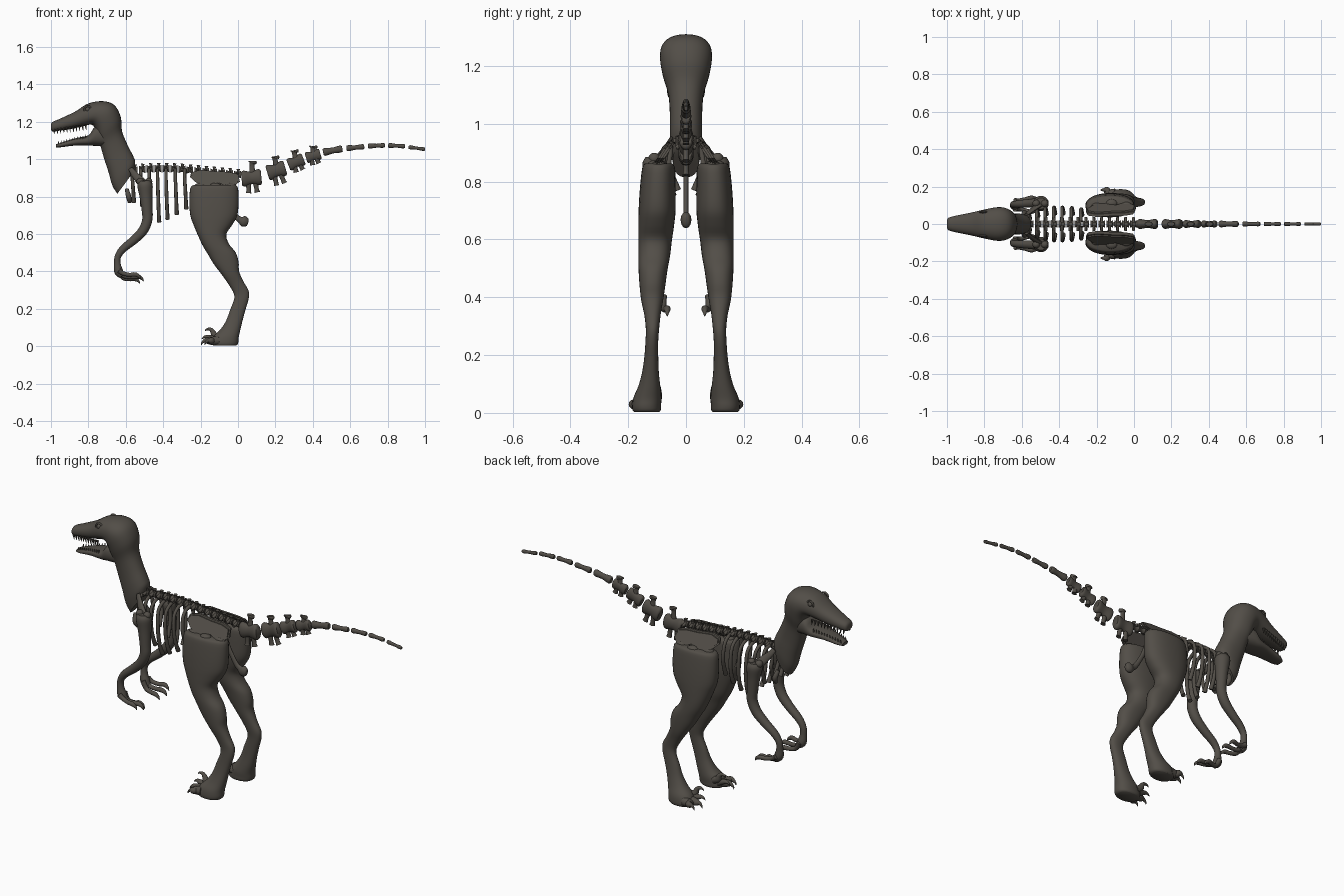
import bpy, bmesh, math
from mathutils import Vector as V

bone = bpy.data.materials.new("dark bone")
bone.diffuse_color = (0.085, 0.076, 0.064, 1)


def smooth_rows(rows, steps):
    """Catmull-Rom through rows of numbers."""
    out = []
    for i in range(len(rows) - 1):
        a, b, c, d = (rows[max(0, min(len(rows) - 1, i + k))] for k in (-1, 0, 1, 2))
        for s in range(steps):
            t = s / steps
            out.append([0.5 * (2 * q + (r - p) * t + (2 * p - 5 * q + 4 * r - u) * t * t
                               + (3 * q - p - 3 * r + u) * t ** 3) for p, q, r, u in zip(a, b, c, d)])
    return out + [list(rows[-1])]


def skin(bm, frames, n, power=1.0):
    """Skin elliptical rings given as (centre, u, v)."""
    def e(x):
        return math.copysign(abs(x) ** power, x)
    rings = [[bm.verts.new(c + u * e(math.cos(2 * math.pi * k / n)) + v * e(math.sin(2 * math.pi * k / n)))
              for k in range(n)] for c, u, v in frames]
    for a, b in zip(rings, rings[1:]):
        for k in range(n):
            bm.faces.new((a[k], a[(k + 1) % n], b[(k + 1) % n], b[k]))
    bm.faces.new(rings[0])
    bm.faces.new(rings[-1])


def loft(bm, rows, n=24, steps=4, power=1.0):
    """Rows: two side-outline points x1,z1,x2,z2, then centre y and half width."""
    fr = []
    for x1, z1, x2, z2, y, w in smooth_rows(rows, steps):
        fr.append((V(((x1 + x2) / 2, y, (z1 + z2) / 2)), V((0, w, 0)), V(((x1 - x2) / 2, 0, (z1 - z2) / 2))))
    skin(bm, fr, n, power)


def tube(bm, rows, n=12, steps=4, ref=(0, 1, 0), flat=1.0):
    """Rows: x,y,z,radius along a path; flat scales the width along ref."""
    rows = smooth_rows(rows, steps)
    p = [V(r[:3]) for r in rows]
    fr = []
    for i, r in enumerate(rows):
        d = (p[min(i + 1, len(p) - 1)] - p[max(i - 1, 0)]).normalized()
        v = d.cross(V(ref)).normalized()
        u = v.cross(d).normalized()
        fr.append((p[i], u * r[3] * flat, v * r[3]))
    skin(bm, fr, n)


def ball(bm, c, r, scale=(1, 1, 1)):
    res = bmesh.ops.create_uvsphere(bm, u_segments=16, v_segments=10, radius=r)
    for v in res["verts"]:
        v.co = V((v.co.x * scale[0], v.co.y * scale[1], v.co.z * scale[2])) + V(c)


def finish(bm, name, mirror=False, angle=50):
    bmesh.ops.recalc_face_normals(bm, faces=bm.faces[:])
    me = bpy.data.meshes.new(name)
    bm.to_mesh(me)
    bm.free()
    me.materials.append(bone)
    ob = bpy.data.objects.new(name, me)
    bpy.context.collection.objects.link(ob)
    bpy.ops.object.select_all(action='DESELECT')
    ob.select_set(True)
    bpy.context.view_layer.objects.active = ob
    bpy.ops.object.shade_smooth_by_angle(angle=math.radians(angle))
    if mirror:
        m = ob.modifiers.new("mirror", 'MIRROR')
        m.use_axis = (False, True, False)
        m.use_mirror_merge = False
    return ob


# Neck, skull and upper jaw in one skin
bm = bmesh.new()
loft(bm, [(-.56, .93, -.645, .815, 0, .045), (-.55, .985, -.672, .86, 0, .054), (-.562, 1.02, -.692, .93, 0, .056),
          (-.59, 1.075, -.715, 1.0, 0, .056), (-.62, 1.15, -.735, 1.07, 0, .062), (-.627, 1.225, -.752, 1.12, 0, .08),
          (-.66, 1.288, -.765, 1.165, 0, .09), (-.72, 1.31, -.785, 1.185, 0, .087), (-.80, 1.298, -.83, 1.175, 0, .074),
          (-.87, 1.255, -.88, 1.164, 0, .06), (-.95, 1.217, -.95, 1.153, 0, .045), (-.99, 1.2, -.99, 1.148, 0, .034),
          (-1.0, 1.188, -1.0, 1.158, 0, .022)], n=32, power=.88)
finish(bm, "neck_and_skull")

# Lower jaw
bm = bmesh.new()
loft(bm, [(-.69, 1.16, -.70, 1.07, 0, .055), (-.76, 1.175, -.76, 1.071, 0, .066), (-.80, 1.128, -.80, 1.073, 0, .062),
          (-.87, 1.112, -.87, 1.073, 0, .05), (-.94, 1.09, -.945, 1.064, 0, .037), (-.972, 1.08, -.972, 1.062, 0, .024)],
     power=.8)
finish(bm, "lower_jaw")

# Teeth along both jaws
bm = bmesh.new()
for k in range(11):
    t = k / 10
    x = -.985 + .17 * t
    y = .027 + .035 * t
    z = 1.155 + .022 * t
    tube(bm, [(x, y, z + .008, .007), (x + .004, y, z - .022, .001)], n=6, steps=1)
    x = -.962 + .145 * t
    y = .022 + .028 * t
    z = 1.078 + .034 * t
    tube(bm, [(x, y, z - .008, .006), (x + .003, y, z + .019, .001)], n=6, steps=1)
finish(bm, "teeth", True)

# Eyes with raised rims
bm = bmesh.new()
ball(bm, (-.803, .06, 1.265), .014)
ring = [(-.803 + .019 * math.cos(a), .064, 1.265 + .019 * math.sin(a), .005)
        for a in (math.pi * k / 8 for k in range(17))]
tube(bm, ring, n=8, steps=1)
finish(bm, "eyes", True)

# Back vertebrae with upright and sideways spines
bm = bmesh.new()
for k in range(14):
    x = -.555 + .0425 * k
    z = .938 + .012 * math.sin(math.pi * (k + 1) / 9) if k < 8 else .938 - .004 * (k - 8)
    tube(bm, [(x - .018, 0, z, .02), (x, 0, z, .014), (x + .018, 0, z, .02)])
    tube(bm, [(x, 0, z, .009), (x + .003, 0, z + .018, .007), (x + .004, 0, z + .03, .011)], n=10)
    tube(bm, [(x, -.035, z, .008), (x, 0, z + .008, .008), (x, .035, z, .008)], n=8, ref=(1, 0, 0))
finish(bm, "back_vertebrae")

# Ribs
bm = bmesh.new()
for x, low, w in [(-.565, .77, .06), (-.52, .75, .075), (-.475, .70, .085), (-.43, .665, .088),
                  (-.385, .68, .088), (-.335, .705, .086), (-.285, .735, .08)]:
    m = (low + .94) / 2
    tube(bm, [(x, .012, .945, .01), (x, .05, .935, .009), (x, w - .006, .9, .009), (x + .003, w, m, .01),
              (x + .006, w - .012, low + .05, .01), (x + .008, w - .032, low, .012)], n=10, ref=(1, 0, 0))
tube(bm, [(-.595, .045, .84, .01), (-.585, .06, .80, .014), (-.58, .045, .77, .01)])
finish(bm, "ribs", True)

# Shoulder blades
bm = bmesh.new()
tube(bm, [(-.575, .05, .95, .012), (-.55, .07, .915, .018), (-.51, .1, .87, .026)], flat=.5)
finish(bm, "shoulder_blades", True)

# Arms with clawed fingers
bm = bmesh.new()
tube(bm, [(-.498, .11, .885, .03), (-.497, .11, .86, .041), (-.492, .112, .8, .034), (-.486, .115, .72, .028),
          (-.486, .115, .67, .027), (-.51, .113, .615, .026), (-.56, .11, .565, .023), (-.615, .107, .52, .02),
          (-.642, .105, .48, .017), (-.645, .103, .44, .018), (-.638, .1, .4, .024), (-.62, .1, .375, .016)], n=20)
for dx in (-.025, .02):
    ball(bm, (-.498 + dx, .11, .88), .02)
for y, ty, dz, dx in ((.125, .14, .012, .0), (.1, .1, 0, .015), (.08, .065, -.012, -.005)):
    tube(bm, [(-.637, y, .405, .014), (-.615, y, .378 + dz, .012), (-.58, (y + ty) / 2, .37 + dz, .011),
              (-.55 + dx, ty, .372 + dz, .012), (-.53 + dx, ty, .362 + dz, .008), (-.52 + dx, ty, .347 + dz, .002)], n=10)
finish(bm, "arms", True)

# Hip plates sloping outward
bm = bmesh.new()
edge = [(-.25, .93), (-.2, .943), (-.12, .935), (-.05, .932), (.0, .92), (.01, .88), (-.02, .858), (-.06, .855),
        (-.1, .872), (-.14, .857), (-.2, .86), (-.23, .88), (-.257, .905)]
face = bm.faces.new([bm.verts.new((x, .032 + (.945 - z) * .65, z)) for x, z in edge])
ext = bmesh.ops.extrude_face_region(bm, geom=[face])
bmesh.ops.translate(bm, verts=[g for g in ext["geom"] if isinstance(g, bmesh.types.BMVert)], vec=(0, .026, 0))
bmesh.ops.bevel(bm, geom=[e for e in bm.edges if len({round(v.co.y + v.co.z * .65, 3) for v in e.verts}) == 1],
                offset=.007, segments=2, affect='EDGES')
finish(bm, "hip_plates", True)

# Lower hip bone between the legs
bm = bmesh.new()
tube(bm, [(-.1, 0, .88, .018), (-.06, 0, .78, .013), (-.015, 0, .7, .014), (.01, 0, .677, .017),
          (.03, 0, .668, .029), (.05, 0, .664, .021), (.055, 0, .663, .006)], flat=.65)
finish(bm, "lower_hip_bone")

# Legs from thigh to heel
bm = bmesh.new()
loft(bm, [(-.235, .862, -.015, .862, .095, .048), (-.255, .845, 0, .845, .095, .057), (-.26, .77, .003, .77, .098, .062),
          (-.255, .7, -.004, .7, .1, .064), (-.238, .65, -.03, .65, .103, .062), (-.213, .59, -.062, .60, .107, .058),
          (-.19, .54, -.05, .55, .11, .055), (-.16, .49, -.012, .5, .114, .05), (-.13, .44, .003, .45, .116, .045),
          (-.085, .38, .006, .4, .117, .038), (-.05, .33, .03, .345, .116, .028), (-.024, .285, .057, .295, .116, .023),
          (-.021, .25, .056, .25, .118, .022), (-.042, .195, .04, .195, .12, .024), (-.062, .14, .025, .14, .123, .029),
          (-.09, .095, .013, .09, .127, .038), (-.125, .06, .004, .05, .133, .048), (-.14, .03, .002, .025, .136, .05),
          (-.14, .012, -.002, .01, .136, .049), (-.13, .003, -.01, .003, .136, .044)], n=32, power=.88)
for x, y in ((-.2, .09), (-.12, .11), (-.04, .095)):
    ball(bm, (x, y, .857), .024, (1.3, 1, .7))
finish(bm, "legs", True)

# Toes with curved claws, the inner one raised
bm = bmesh.new()
for y, ty, dx in ((.165, .182, .012), (.132, .138, -.006)):
    tube(bm, [(-.1, y, .032, .024), (-.135, y, .028, .022), (-.158 + dx, ty, .03, .017), (-.172 + dx, ty, .03, .01),
              (-.186 + dx, ty, .018, .005), (-.19 + dx, ty, .006, .001)])
tube(bm, [(-.1, .105, .045, .02), (-.125, .1, .058, .018), (-.135, .098, .078, .013), (-.148, .097, .091, .009),
          (-.168, .096, .09, .005), (-.177, .096, .08, .001)])
tube(bm, [(-.12, .11, .035, .018), (-.155, .11, .048, .013), (-.178, .108, .05, .007), (-.194, .108, .038, .001)])
finish(bm, "toes", True)

# Tail: four large vertebrae with spines and chevrons
bm = bmesh.new()
for x, z, L, r, up, down, slope in ((.072, .9, .053, .043, .09, .08, .1), (.205, .94, .05, .042, .075, .078, .3),
                                    (.31, .985, .044, .034, .062, .052, .4), (.402, 1.018, .04, .03, .05, .047, .3)):
    c, d = V((x, 0, z)), V((1, 0, slope)).normalized()
    n = V((-d.z, 0, d.x))

    def at(a, b, rad):
        return (*(c + d * a + n * b), rad)
    tube(bm, [at(-L, 0, r * .8), at(-L * .75, 0, r), at(0, 0, r * .78), at(L * .75, 0, r), at(L, 0, r * .8)],
         n=20, flat=.62)
    tube(bm, [at(.005, 0, .02), at(.01, up * .75, .013), at(.014, up * .9, .022), at(.015, up, .02)], flat=.6)
    for a in (-.4, .4):
        tube(bm, [at(L * a * .8, 0, .016), at(L * a, -down * .75, .012), at(L * a * 1.1, -down, .015)], flat=.8)
finish(bm, "tail_base_vertebrae")

# Tail: slender rods to the tip
bm = bmesh.new()
for x0, z0, x1, z1, r in ((.455, 1.037, .558, 1.056, .021), (.58, 1.058, .675, 1.067, .016),
                          (.695, 1.07, .785, 1.074, .014), (.803, 1.074, .893, 1.069, .013), (.912, 1.065, 1.0, 1.053, .011)):
    p, q = V((x0, 0, z0)), V((x1, 0, z1))
    tube(bm, [(*p.lerp(q, t), r * k) for t, k in ((0, .75), (.12, 1), (.5, .75), (.88, .9), (1, .65))], n=16, flat=.85)
finish(bm, "tail_rods")
